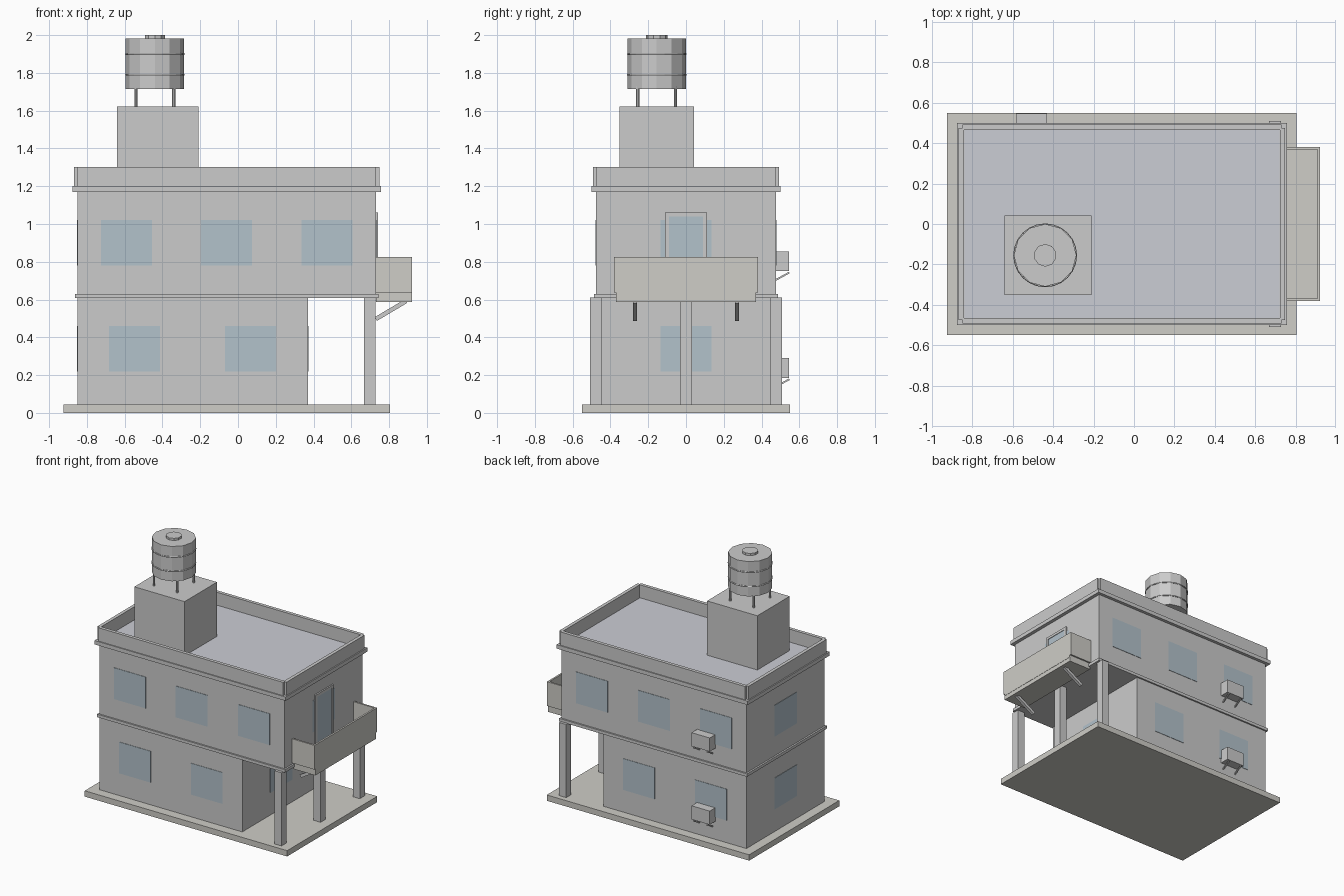
import bpy
import math
from mathutils import Vector

if "Cube" in bpy.data.objects:
    bpy.data.objects.remove(bpy.data.objects["Cube"])


def material(name, rgb):
    m = bpy.data.materials.new(name)
    m.diffuse_color = (*rgb, 1)
    m.use_nodes = True
    m.node_tree.nodes["Principled BSDF"].inputs["Base Color"].default_value = m.diffuse_color
    return m


GLASS = material("glass", (0.45, 0.54, 0.60))
ROOF = material("roof", (0.60, 0.61, 0.66))
STONE = material("stone", (0.62, 0.61, 0.57))


def finish(name, mat):
    ob = bpy.context.object
    ob.name = name
    if mat:
        ob.data.materials.append(mat)
    return ob


def box(name, x, y, z, mat=None):
    """Box from (min, max) pairs on each axis."""
    bpy.ops.mesh.primitive_cube_add(size=1, location=[(a + b) / 2 for a, b in (x, y, z)])
    bpy.context.object.scale = [b - a for a, b in (x, y, z)]
    bpy.ops.object.transform_apply(location=False, rotation=False, scale=True)
    return finish(name, mat)


def cylinder(name, x, y, z, r, sides, turn=0):
    bpy.ops.mesh.primitive_cylinder_add(vertices=sides, radius=r, depth=z[1] - z[0],
                                        location=(x, y, sum(z) / 2), rotation=(0, 0, turn))
    return finish(name, None)


def beam(name, start, end, w):
    """Square bar between two points."""
    a, b = Vector(start), Vector(end)
    bpy.ops.mesh.primitive_cube_add(size=1, location=(a + b) / 2)
    ob = finish(name, None)
    ob.scale = (w, w, (b - a).length)
    ob.rotation_euler = (b - a).to_track_quat('Z', 'Y').to_euler()
    return ob


# Plinth and the two storeys
W = 0.476
box("plinth", (-0.925, 0.805), (-0.55, 0.55), (0, 0.045), STONE)
box("ground_floor", (-0.85, 0.37), (-W, W), (0.045, 0.61))
box("upper_floor", (-0.85, 0.73), (-W, W), (0.61, 1.19))
box("floor_band", (-0.863, 0.743), (-0.488, 0.488), (0.607, 0.63))
box("roof_band", (-0.877, 0.757), (-0.5, 0.5), (1.17, 1.2))
box("roof_deck", (-0.84, 0.72), (-0.466, 0.466), (1.19, 1.203), ROOF)

# Parapet strips with notched corners
for s, side in ((-1, "front"), (1, "back")):
    box(f"parapet_{side}", (-0.85, 0.73), sorted((s * 0.466, s * 0.492)), (1.2, 1.303))
for x, side in ((-0.868, "left"), (0.722, "right")):
    box(f"parapet_{side}", (x, x + 0.026), (-W, W), (1.2, 1.303))

# Porch pillars
for y, side in ((-0.478, "front"), (0, "middle"), (0.478, "back")):
    box(f"pillar_{side}", (0.668, 0.728), (y - 0.031, y + 0.031), (0.045, 0.61))

# Windows on all four walls
E = 0.003
UP, LOW = (0.78, 1.022), (0.218, 0.46)
for s, side in ((-1, "front"), (1, "back")):
    ys = sorted((s * (W - E), s * (W + E)))
    for xc in (-0.59, -0.062, 0.47):
        box(f"upper_window_{side}", (xc - 0.135, xc + 0.135), ys, UP, GLASS)
    for xc in (-0.547, 0.067):
        box(f"lower_window_{side}", (xc - 0.135, xc + 0.135), ys, LOW, GLASS)
for x, z, name in ((-0.85, UP, "upper_window_left"), (-0.85, LOW, "lower_window_left"),
                   (0.73, UP, "upper_window_right"), (0.37, LOW, "lower_window_right")):
    box(name, (x - E, x + E), (-0.135, 0.135), z, GLASS)

# Balcony door and frame
box("door_panel", (0.725, 0.737), (-0.09, 0.09), (0.63, 1.04), GLASS)
for s in (-1, 1):
    box("door_jamb", (0.725, 0.741), sorted((s * 0.09, s * 0.11)), (0.63, 1.04))
box("door_head", (0.725, 0.741), (-0.11, 0.11), (1.04, 1.06))

# Balcony with solid railing and struts
box("balcony_slab", (0.73, 0.92), (-0.37, 0.37), (0.588, 0.638), STONE)
box("balcony_front_rail", (0.908, 0.922), (-0.37, 0.37), (0.62, 0.825), STONE)
for s in (-1, 1):
    box("balcony_side_rail", (0.73, 0.922), sorted((s * 0.368, s * 0.382)), (0.638, 0.825), STONE)
    beam("balcony_strut", (0.73, s * 0.27, 0.497), (0.89, s * 0.27, 0.592), 0.023)

# Cooling units on the back wall
for z, side in ((0.185, "lower"), (0.75, "upper")):
    box(f"cooling_unit_{side}", (-0.585, -0.43), (0.476, 0.546), (z, z + 0.105))
    for x in (-0.56, -0.448):
        beam(f"cooling_bracket_{side}", (x, 0.474, z - 0.047), (x, 0.547, z - 0.007), 0.009)

# Stair house and water tank
CX, CY = -0.44, -0.155
box("stair_house", (-0.64, -0.21), (-0.352, 0.043), (1.2, 1.622))
for dx in (-0.1, 0.1):
    for dy in (-0.1, 0.1):
        cylinder("tank_leg", CX + dx, CY + dy, (1.62, 1.73), 0.0085, 8)
cylinder("tank", CX, CY, (1.714, 1.983), 0.155, 12)
cylinder("tank_lid", CX, CY, (1.98, 2.0), 0.056, 10)
for z in (1.79, 1.9):
    bpy.ops.mesh.primitive_torus_add(location=(CX, CY, z), major_radius=0.153, minor_radius=0.005,
                                     major_segments=24, minor_segments=6)
    finish("tank_hoop", None)
